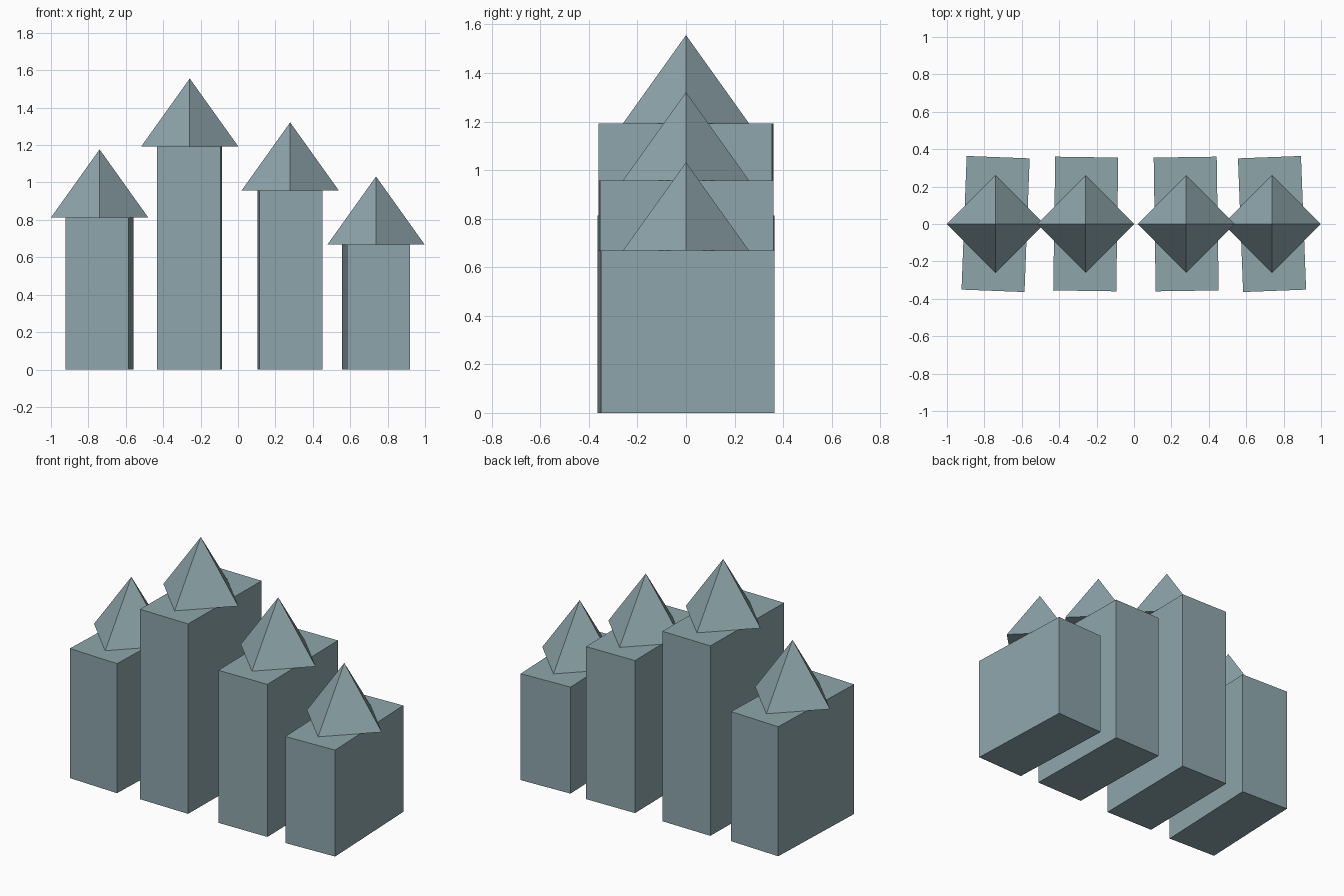
import bpy, math

if "Cube" in bpy.data.objects:
    bpy.data.objects.remove(bpy.data.objects["Cube"])

WIDTH, DEPTH = 0.337, 0.715        # block footprint
RADIUS, ROOF_HEIGHT = 0.26, 0.364  # pyramid roof

slate = bpy.data.materials.new("pale_slate_blue")
slate.diffuse_color = (0.27, 0.38, 0.41, 1)
slate.use_nodes = True
slate.node_tree.nodes["Principled BSDF"].inputs["Base Color"].default_value = slate.diffuse_color


def finish(name):
    obj = bpy.context.object
    obj.name = name
    obj.data.materials.append(slate)
    return obj


# x centre, block height, slight turn in degrees
towers = [(-0.74, 0.813, -2.2), (-0.258, 1.192, -0.85),
          (0.279, 0.957, 0.85), (0.738, 0.668, 2.2)]

for i, (x, height, turn) in enumerate(towers, 1):
    # Tall block, fanned slightly outward
    bpy.ops.mesh.primitive_cube_add(size=1, location=(x, 0, height / 2),
                                    rotation=(0, 0, math.radians(turn)))
    block = finish(f"tower_block_{i}")
    block.scale = (WIDTH, DEPTH, height)

    # Four-sided roof with its corners on the axes
    bpy.ops.mesh.primitive_cone_add(vertices=4, radius1=RADIUS, radius2=0,
                                    depth=ROOF_HEIGHT,
                                    location=(x, 0, height + ROOF_HEIGHT / 2))
    finish(f"pyramid_roof_{i}")
